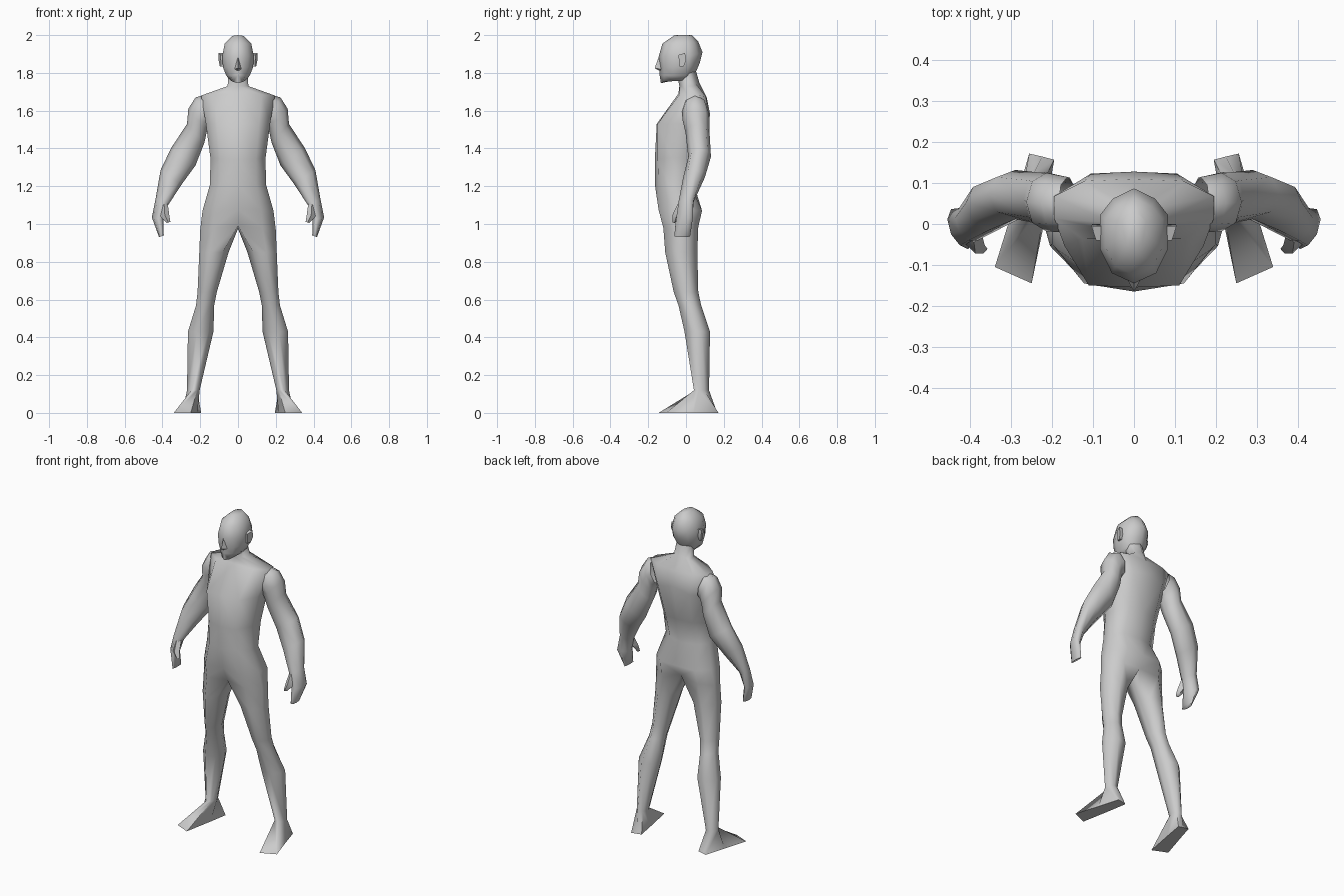
import bpy, bmesh, math
from mathutils import Matrix


def loft(bm, rings, closed=True, cap_start=False, cap_end=False):
    """Skin a list of rings (lists of points or existing verts)."""
    vs = [[p if isinstance(p, bmesh.types.BMVert) else bm.verts.new(p) for p in r] for r in rings]
    for a, b in zip(vs, vs[1:]):
        n = len(a)
        for i in range(n if closed else n - 1):
            j = (i + 1) % n
            bm.faces.new((a[i], a[j], b[j], b[i]))
    if cap_start:
        bm.faces.new(vs[0])
    if cap_end:
        bm.faces.new(vs[-1])
    return vs


def finish(name, bm, angle=75):
    """Mirror across x, then make a smooth-shaded object."""
    bmesh.ops.mirror(bm, geom=bm.verts[:] + bm.edges[:] + bm.faces[:],
                     matrix=Matrix(), merge_dist=0.001, axis='X')
    bmesh.ops.recalc_face_normals(bm, faces=bm.faces[:])
    me = bpy.data.meshes.new(name)
    bm.to_mesh(me)
    bm.free()
    ob = bpy.data.objects.new(name, me)
    bpy.context.collection.objects.link(ob)
    bpy.ops.object.select_all(action='DESELECT')
    ob.select_set(True)
    bpy.context.view_layer.objects.active = ob
    bpy.ops.object.shade_smooth_by_angle(angle=math.radians(angle))
    return ob


def half_ring(zf, zs, zb, yf, yb, w, bevel=0.01):
    """Half cross-section from front centre, round the side, to back centre."""
    d = yb - yf
    return [(0, yf, zf), (0.65 * w, yf + bevel, (zf + zs) / 2),
            (w, yf + 0.36 * d, zs), (w, yf + 0.72 * d, zs),
            (0.62 * w, yb - bevel, (zb + zs) / 2), (0, yb, zb)]


def leg_ring(z, x0, x1, yf, yb):
    w, d = x1 - x0, yb - yf
    return [(x0 + 0.2 * w, yf + 0.1 * d, z), (x0 + 0.65 * w, yf, z),
            (x1, yf + 0.33 * d, z), (x1, yf + 0.68 * d, z),
            (x0 + 0.65 * w, yb, z), (x0 + 0.2 * w, yb - 0.1 * d, z),
            (x0, yf + 0.5 * d, z)]


def limb_ring(xo, zo, xi, zi, y0, y1, skew=0, n=8):
    """Ring spanning an outer and an inner point; skew turns it about the limb."""
    cx, cz, cy = (xo + xi) / 2, (zo + zi) / 2, (y0 + y1) / 2
    pts = []
    for k in range(n):
        c, s = math.cos(2 * math.pi * k / n), math.sin(2 * math.pi * k / n)
        pts.append((cx + c * (xo - xi) / 2, cy + s * (y1 - y0) / 2 + c * skew,
                    cz + c * (zo - zi) / 2))
    return pts


# Torso, neck and legs as one skin
bm = bmesh.new()
torso = [
    (1.80, 1.80, 1.82, -0.05, 0.05, 0.05, 0.015),
    (1.73, 1.73, 1.75, -0.035, 0.07, 0.055, 0.015),
    (1.69, 1.68, 1.67, -0.04, 0.11, 0.195, 0.005),
    (1.53, 1.53, 1.58, -0.155, 0.128, 0.17, 0.005),
    (1.34, 1.35, 1.36, -0.165, 0.085, 0.146, 0.015),
    (1.21, 1.21, 1.20, -0.165, 0.045, 0.148, 0.02),
    (1.08, 1.07, 1.07, -0.145, 0.085, 0.188, 0.0),
    (0.99, 0.97, 1.00, -0.105, 0.05, 0.2, -0.015),
]
tv = loft(bm, [half_ring(*r) for r in torso], closed=False)
hip = tv[-1] + [bm.verts.new((0, -0.03, 0.975))]
legs = [
    (0.85, 0.05, 0.205, -0.11, 0.06),
    (0.64, 0.112, 0.214, -0.065, 0.065),
    (0.57, 0.126, 0.222, -0.04, 0.08),
    (0.43, 0.13, 0.265, -0.008, 0.127),
    (0.12, 0.203, 0.27, 0.042, 0.122),
]
sole = [(0.25, -0.145, 0), (0.34, -0.105, 0), (0.295, 0.04, 0), (0.256, 0.172, 0),
        (0.225, 0.165, 0), (0.195, 0.157, 0), (0.215, 0.04, 0)]
loft(bm, [hip] + [leg_ring(*r) for r in legs] + [sole], cap_end=True)
finish("torso_and_legs", bm)

# Arms running into the hands
bm = bmesh.new()
arm = [
    (0.185, 1.682, 0.14, 1.53, -0.02, 0.115),
    (0.225, 1.67, 0.155, 1.515, -0.02, 0.12),
    (0.263, 1.61, 0.165, 1.49, -0.018, 0.125),
    (0.27, 1.53, 0.178, 1.43, -0.002, 0.125),
    (0.355, 1.40, 0.225, 1.31, 0.012, 0.132),
    (0.41, 1.285, 0.298, 1.21, -0.015, 0.10, 0.01),
    (0.437, 1.13, 0.37, 1.10, -0.04, 0.04, 0.015),
    (0.456, 1.035, 0.395, 1.02, -0.052, 0.035, 0.02),
    (0.418, 0.93, 0.393, 0.94, -0.062, 0.022, 0.0),
]
loft(bm, [limb_ring(*r) for r in arm], cap_end=True)
finish("arms", bm)

# Thumbs
bm = bmesh.new()
loft(bm, [limb_ring(0.41, 1.10, 0.372, 1.11, -0.045, 0.0, 0, 4),
          limb_ring(0.41, 1.04, 0.365, 1.055, -0.072, -0.03, 0, 4),
          limb_ring(0.378, 1.005, 0.358, 1.012, -0.072, -0.05, 0, 4)], cap_end=True)
finish("thumbs", bm)

# Head
bm = bmesh.new()
head = [
    (2.0, 1.995, 2.0, -0.06, 0.03, 0.03, 0.01),
    (1.955, 1.955, 1.965, -0.125, 0.065, 0.07, 0.022),
    (1.885, 1.89, 1.91, -0.145, 0.087, 0.083, 0.025),
    (1.83, 1.83, 1.85, -0.14, 0.072, 0.08, 0.025),
    (1.79, 1.785, 1.80, -0.14, 0.05, 0.062, 0.025),
    (1.745, 1.76, 1.785, -0.133, 0.035, 0.04, 0.012),
]
hv = loft(bm, [half_ring(*r) for r in head], closed=False)
bm.faces.new(hv[0])
bm.faces.new(hv[-1])
finish("head", bm)

# Nose
bm = bmesh.new()
top, tip, under, side = [bm.verts.new(p) for p in
                         [(0, -0.144, 1.885), (0, -0.166, 1.825),
                          (0, -0.138, 1.81), (0.018, -0.132, 1.82)]]
bm.faces.new((top, tip, side))
bm.faces.new((tip, under, side))
finish("nose", bm, 50)

# Ears, flared outward
bm = bmesh.new()
outline = [(-0.04, 1.895), (-0.005, 1.905), (0.0, 1.865), (-0.012, 1.835), (-0.035, 1.835)]
loft(bm, [[(0.072, y, z) for y, z in outline],
          [(0.088 + 0.3 * (y + 0.04) + 0.08 * (z - 1.835), y, z) for y, z in outline]],
     cap_end=True)
finish("ears", bm, 50)
